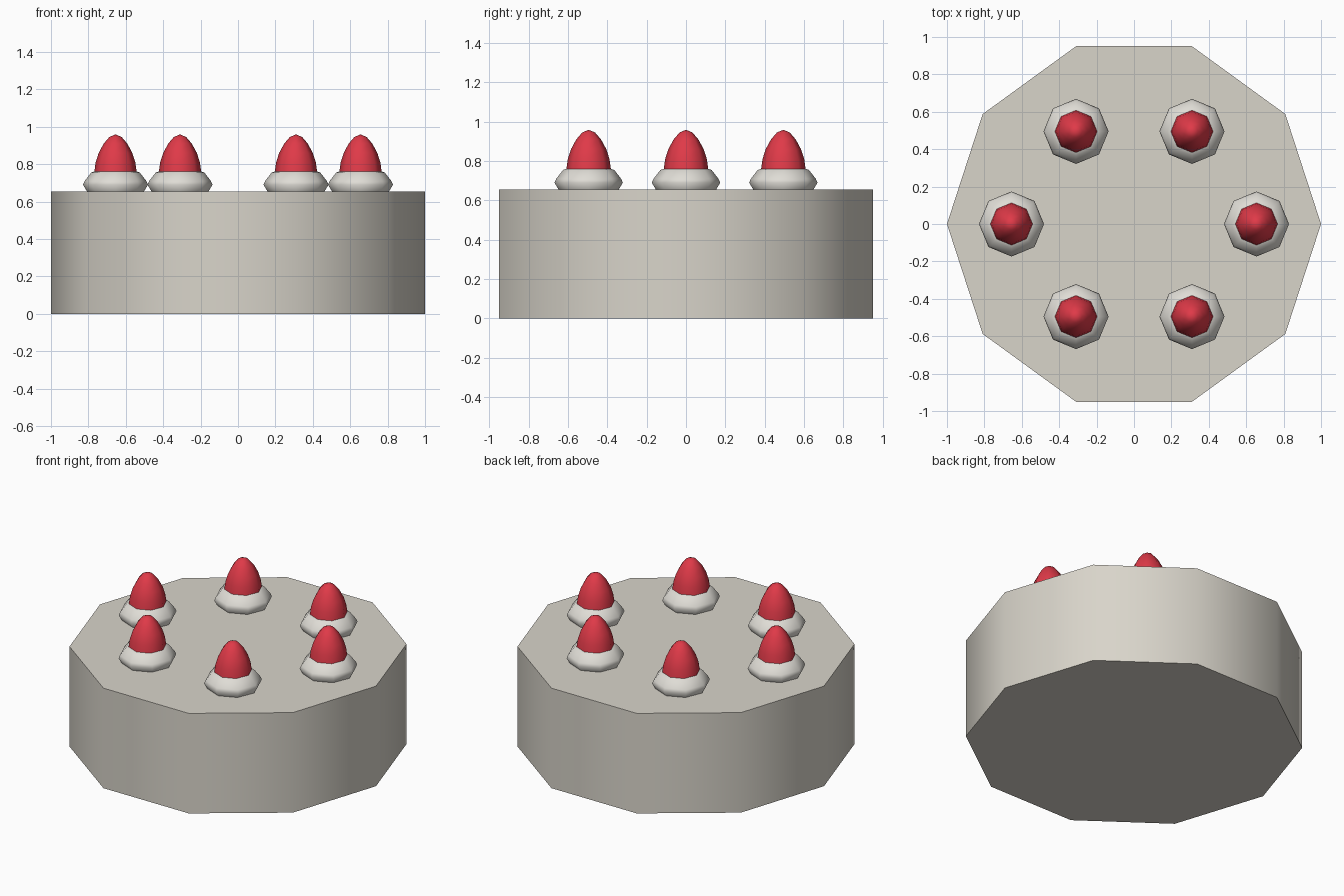
import bpy, bmesh, math

cube = bpy.data.objects.get("Cube")
if cube:
    bpy.data.objects.remove(cube, do_unlink=True)


def material(name, rgb):
    m = bpy.data.materials.new(name)
    m.use_nodes = True
    m.diffuse_color = (*rgb, 1)
    m.node_tree.nodes["Principled BSDF"].inputs["Base Color"].default_value = (*rgb, 1)
    return m


def lathe(name, profile, sides, mat, location=(0, 0, 0)):
    """Spin a (radius, height) profile; radius 0 makes a pole, open ends get capped."""
    bm = bmesh.new()
    rings = []
    for r, z in profile:
        count = sides if r > 0 else 1
        angles = [math.tau * i / sides for i in range(count)]
        rings.append([bm.verts.new((r * math.cos(a), r * math.sin(a), z)) for a in angles])
    for low, high in zip(rings, rings[1:]):
        for i in range(sides):
            j = (i + 1) % sides
            if len(high) == 1:
                bm.faces.new((low[i], low[j], high[0]))
            else:
                bm.faces.new((low[i], low[j], high[j], high[i]))
    bm.faces.new(rings[0][::-1])
    if len(rings[-1]) > 1:
        bm.faces.new(rings[-1])
    mesh = bpy.data.meshes.new(name)
    bm.to_mesh(mesh)
    bm.free()
    mesh.materials.append(mat)
    obj = bpy.data.objects.new(name, mesh)
    obj.location = location
    bpy.context.collection.objects.link(obj)
    # Smooth round the sides, keep the rims crisp
    bpy.ops.object.select_all(action="DESELECT")
    obj.select_set(True)
    bpy.context.view_layer.objects.active = obj
    bpy.ops.object.shade_smooth_by_angle(angle=math.radians(60))
    return obj


sponge = material("warm grey icing", (0.69, 0.66, 0.59))
cream = material("whipped cream", (0.74, 0.72, 0.67))
red = material("berry red", (0.74, 0.042, 0.065))

# Cake body
TOP = 0.655
lathe("cake_body", [(1, 0), (1, TOP)], 10, sponge)

# Cream dollops with berries, three along each side
cream_profile = [(0.15, -0.005), (0.174, 0.035), (0.165, 0.055), (0.13, 0.1), (0.1, 0.11)]
berry_profile = [(0.113, 0.105), (0.106, 0.155), (0.09, 0.205),
                 (0.063, 0.255), (0.033, 0.29), (0, 0.304)]
spots = [(0.655, 0), (0.31, 0.495), (0.31, -0.495)]
for side, label in ((1, "left"), (-1, "right")):
    for (x, y), place in zip(spots, ("middle", "back", "front")):
        spot = (side * x, y, TOP)
        lathe(f"cream_{place}_{label}", cream_profile, 8, cream, spot)
        lathe(f"berry_{place}_{label}", berry_profile, 8, red, spot)
